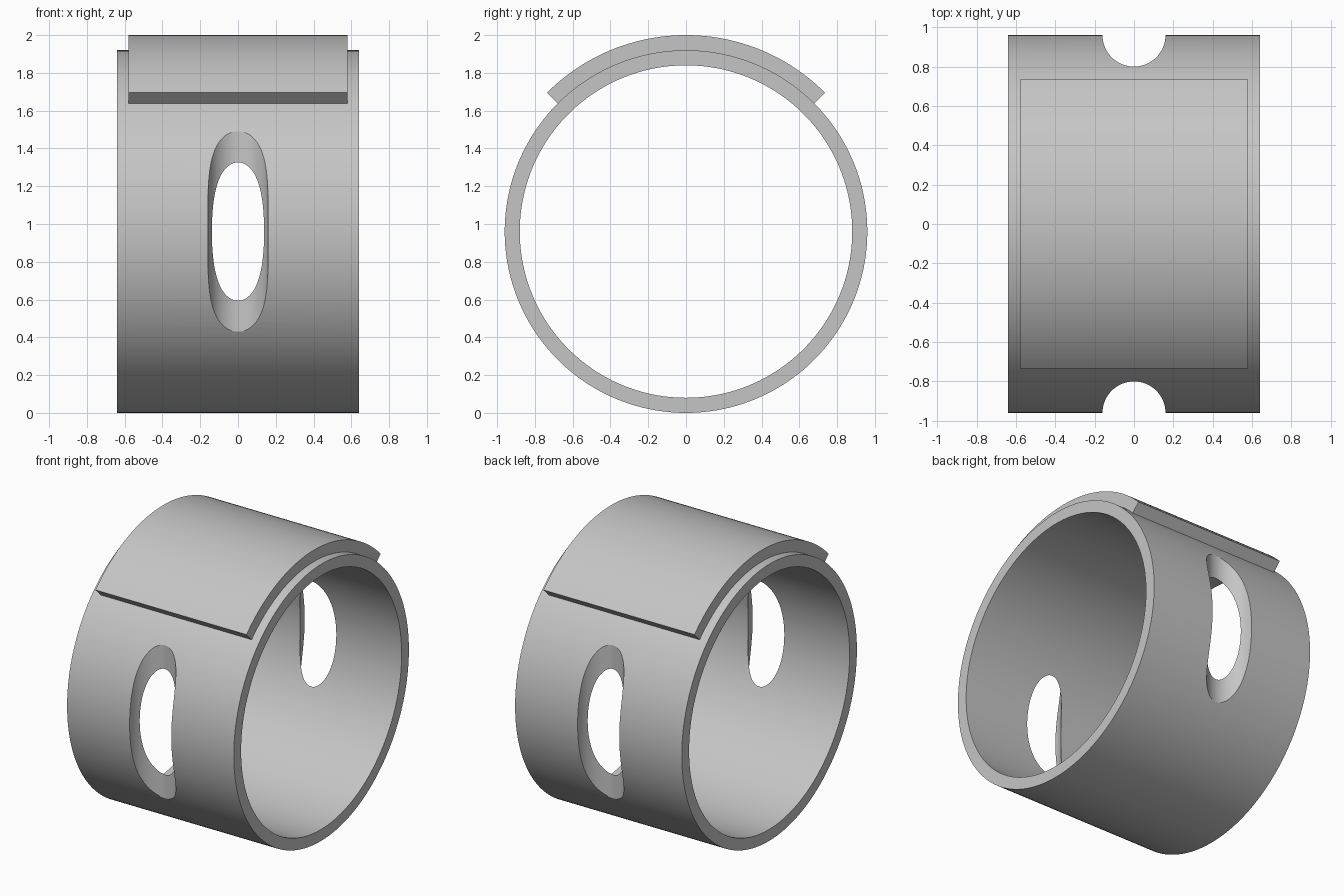
import bpy
import bmesh
from math import sin, cos, pi, radians

cube = bpy.data.objects.get("Cube")
if cube:
    bpy.data.objects.remove(cube, do_unlink=True)

OUTER, INNER, AXIS_Z = 0.96, 0.88, 0.96

grey = bpy.data.materials.new("plain_grey")
grey.use_nodes = True
colour = (0.56, 0.56, 0.56, 1)
grey.diffuse_color = colour
grey.node_tree.nodes["Principled BSDF"].inputs["Base Color"].default_value = colour


def arc_band(name, r_in, r_out, half_width, start, end, steps):
    """Rectangular section swept about the x axis; angles run from +z."""
    bm = bmesh.new()
    closed = end - start > 2 * pi - 0.001
    section = [(-half_width, r_in), (half_width, r_in),
               (half_width, r_out), (-half_width, r_out)]
    loops = []
    for i in range(steps if closed else steps + 1):
        a = start + (end - start) * i / steps
        loops.append([bm.verts.new((x, r * sin(a), AXIS_Z + r * cos(a)))
                      for x, r in section])
    for i in range(steps):
        p, q = loops[i], loops[(i + 1) % len(loops)]
        for j in range(4):
            k = (j + 1) % 4
            bm.faces.new((p[j], p[k], q[k], q[j]))
    if not closed:
        bm.faces.new(loops[0])
        bm.faces.new(loops[-1])
    bmesh.ops.recalc_face_normals(bm, faces=bm.faces)
    mesh = bpy.data.meshes.new(name)
    bm.to_mesh(mesh)
    bm.free()
    mesh.materials.append(grey)
    obj = bpy.data.objects.new(name, mesh)
    bpy.context.collection.objects.link(obj)
    return obj


def activate(obj):
    bpy.ops.object.select_all(action="DESELECT")
    obj.select_set(True)
    bpy.context.view_layer.objects.active = obj


# Ring body and the raised quarter-turn plate on top
ring = arc_band("ring_body", INNER, OUTER, 0.64, 0, 2 * pi, 180)
plate = arc_band("top_plate", 0.95, 1.04, 0.58, -pi / 4, pi / 4, 48)

# Strap slots, cut by upright cylinders at the front and back
for side in (-1, 1):
    bpy.ops.mesh.primitive_cylinder_add(vertices=96, radius=0.16, depth=1.6,
                                        location=(0, side * OUTER, AXIS_Z))
    cutter = bpy.context.object
    cutter.name = "slot_cutter"
    cutter.hide_render = True
    cutter.data.materials.append(grey)
    activate(ring)
    mod = ring.modifiers.new("slot", "BOOLEAN")
    mod.operation = "DIFFERENCE"
    mod.solver = "EXACT"
    mod.object = cutter
    bpy.ops.object.modifier_apply(modifier=mod.name)
    bpy.data.objects.remove(cutter, do_unlink=True)

for obj in (ring, plate):
    activate(obj)
    bpy.ops.object.shade_smooth_by_angle(angle=radians(30))
